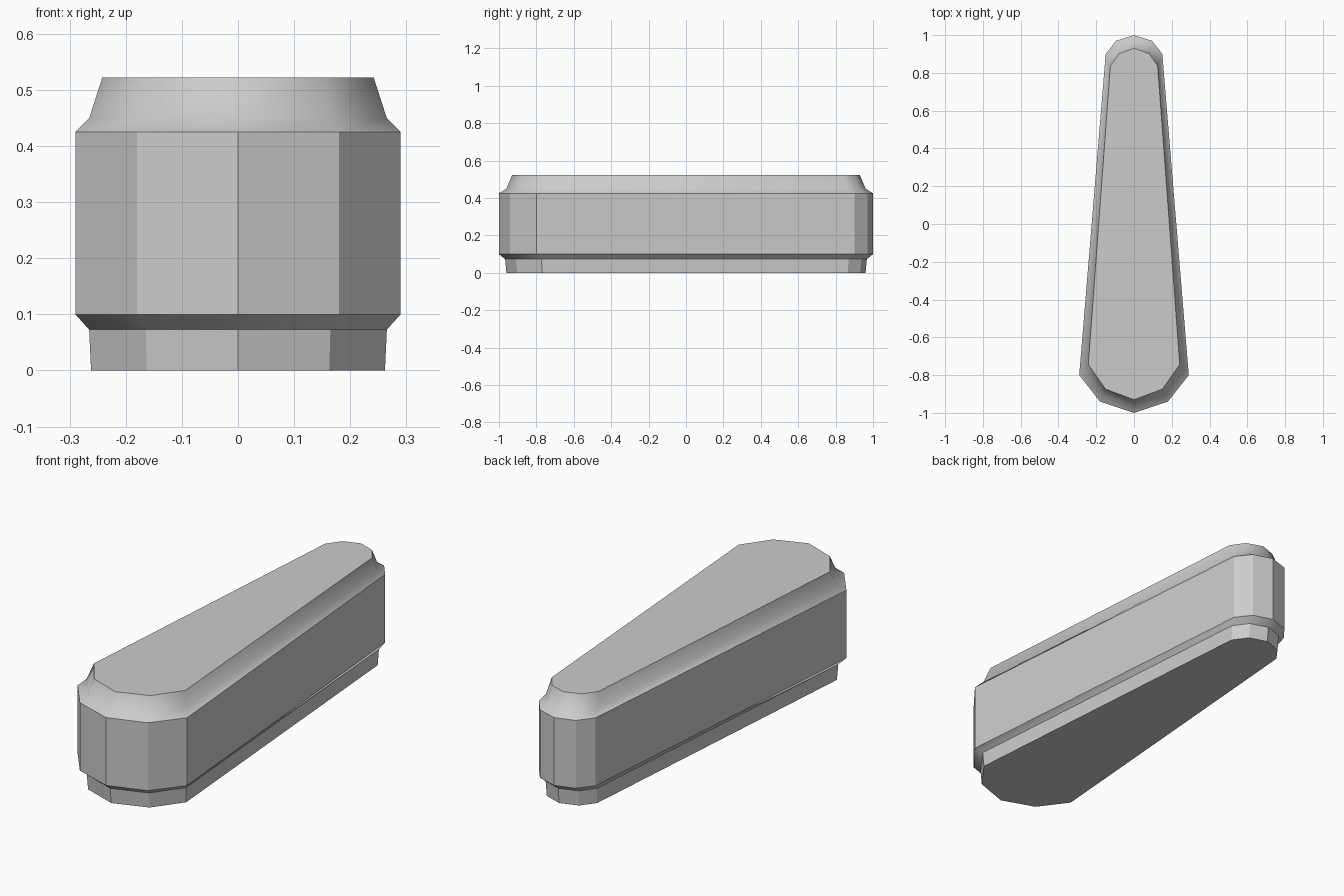
import bpy, bmesh

if "Cube" in bpy.data.objects:
    bpy.data.objects.remove(bpy.data.objects["Cube"])

grey = bpy.data.materials.new("plain grey")
grey.diffuse_color = (0.6, 0.6, 0.6, 1)
grey.use_nodes = True
grey.node_tree.nodes["Principled BSDF"].inputs["Base Color"].default_value = grey.diffuse_color

# Tapered outline, right half from front tip to back tip, then mirrored
half = [(0, -1), (0.18, -0.94), (0.29, -0.8), (0.15, 0.9), (0.095, 0.97), (0, 1)]
outline = half + [(-x, y) for x, y in half[-2:0:-1]]

# Layers: height, x scale, y scale
layers = [(0, 0.903, 0.96), (0.073, 0.915, 0.967), (0.1, 1, 1),
          (0.425, 1, 1), (0.45, 0.914, 0.96), (0.522, 0.834, 0.93)]
smooth_bands = {1, 3, 4}

bm = bmesh.new()
rings = [[bm.verts.new((x * sx, y * sy, z)) for x, y in outline]
         for z, sx, sy in layers]
n = len(outline)
for k, (low, high) in enumerate(zip(rings, rings[1:])):
    for i in range(n):
        j = (i + 1) % n
        face = bm.faces.new((low[i], low[j], high[j], high[i]))
        face.smooth = k in smooth_bands
# Flat base and top
bm.faces.new(rings[0][::-1])
bm.faces.new(rings[-1])
bm.normal_update()

# Crisp rims between the layers, except inside the soft upper shoulder
for k in (0, 1, 2, 3, 5):
    ring = rings[k]
    for i in range(n):
        bm.edges.get((ring[i], ring[(i + 1) % n])).smooth = False

mesh = bpy.data.meshes.new("tapered_block")
bm.to_mesh(mesh)
bm.free()
mesh.materials.append(grey)
block = bpy.data.objects.new("tapered_block", mesh)
bpy.context.collection.objects.link(block)
